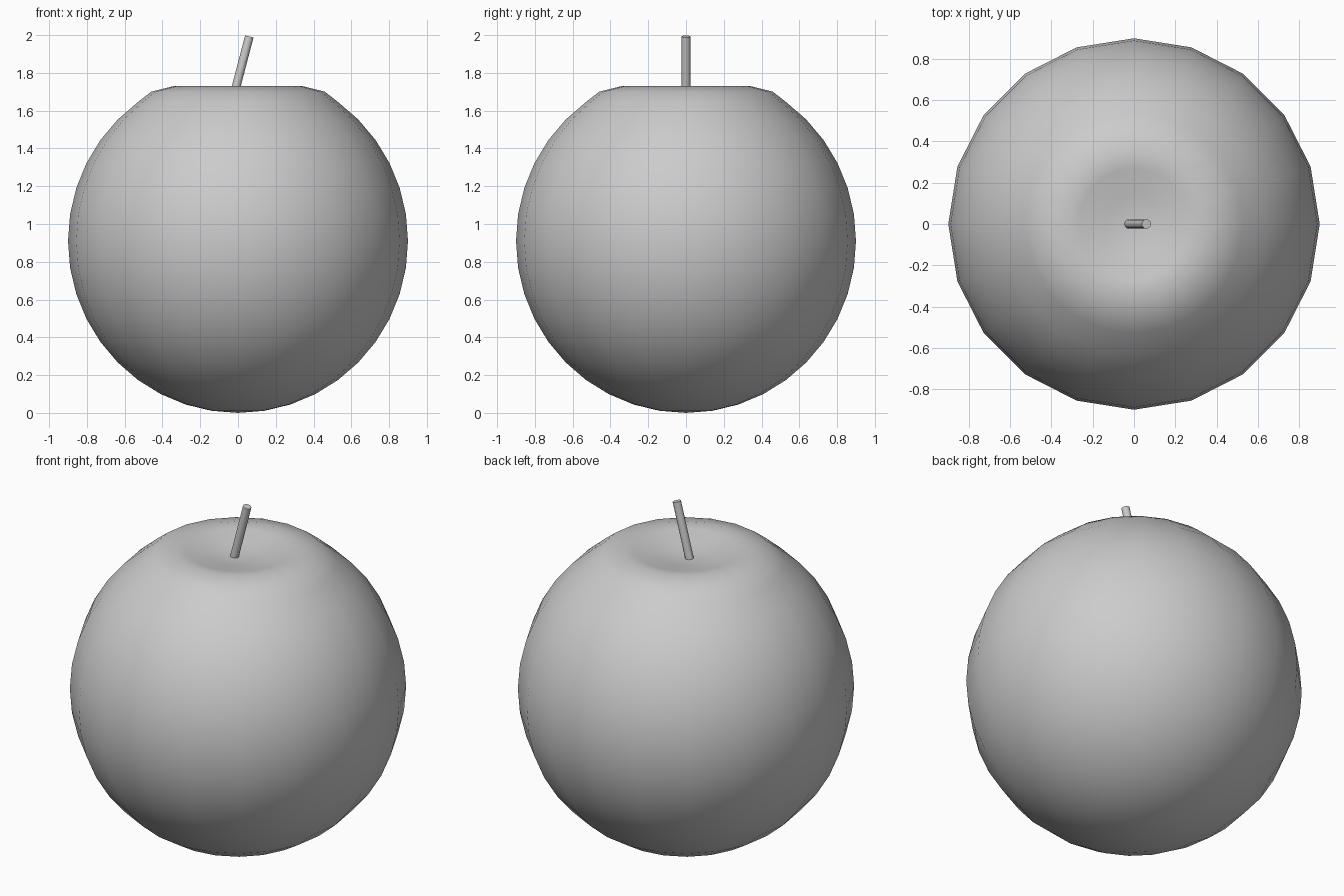
import bpy, bmesh, math
from mathutils import Vector

if "Cube" in bpy.data.objects:
    bpy.data.objects.remove(bpy.data.objects["Cube"])

SEGS = 20


def add_object(name, bm, angle):
    bmesh.ops.recalc_face_normals(bm, faces=bm.faces)
    mesh = bpy.data.meshes.new(name)
    bm.to_mesh(mesh)
    bm.free()
    obj = bpy.data.objects.new(name, mesh)
    bpy.context.collection.objects.link(obj)
    bpy.ops.object.select_all(action='DESELECT')
    obj.select_set(True)
    bpy.context.view_layer.objects.active = obj
    bpy.ops.object.shade_smooth_by_angle(angle=math.radians(angle))
    return obj


# Fruit body: spherical profile from the bottom pole, then the dimple
profile = [(0.90 * math.sin(math.radians(a)), 0.91 - 0.91 * math.cos(math.radians(a)))
           for a in range(0, 145, 9)]
profile += [(0.46, 1.70), (0.34, 1.73), (0.27, 1.72), (0.14, 1.69), (0, 1.675)]
bm = bmesh.new()
verts = [bm.verts.new((r, 0, z)) for r, z in profile]
edges = [bm.edges.new(pair) for pair in zip(verts, verts[1:])]
bmesh.ops.spin(bm, geom=verts + edges, cent=(0, 0, 0), axis=(0, 0, 1),
               angle=2 * math.pi, steps=SEGS, use_duplicate=False)
bmesh.ops.remove_doubles(bm, verts=bm.verts, dist=0.0005)
add_object("fruit_body", bm, 60)

# Leaning stem, rooted in the dimple
base, top = Vector((-0.03, 0, 1.65)), Vector((0.06, 0, 1.993))
axis = top - base
bm = bmesh.new()
bmesh.ops.create_cone(bm, cap_ends=True, segments=12, radius1=0.023, radius2=0.023,
                      depth=axis.length)
stem = add_object("stem", bm, 35)
stem.location = (base + top) / 2
stem.rotation_euler = axis.to_track_quat('Z', 'Y').to_euler()
